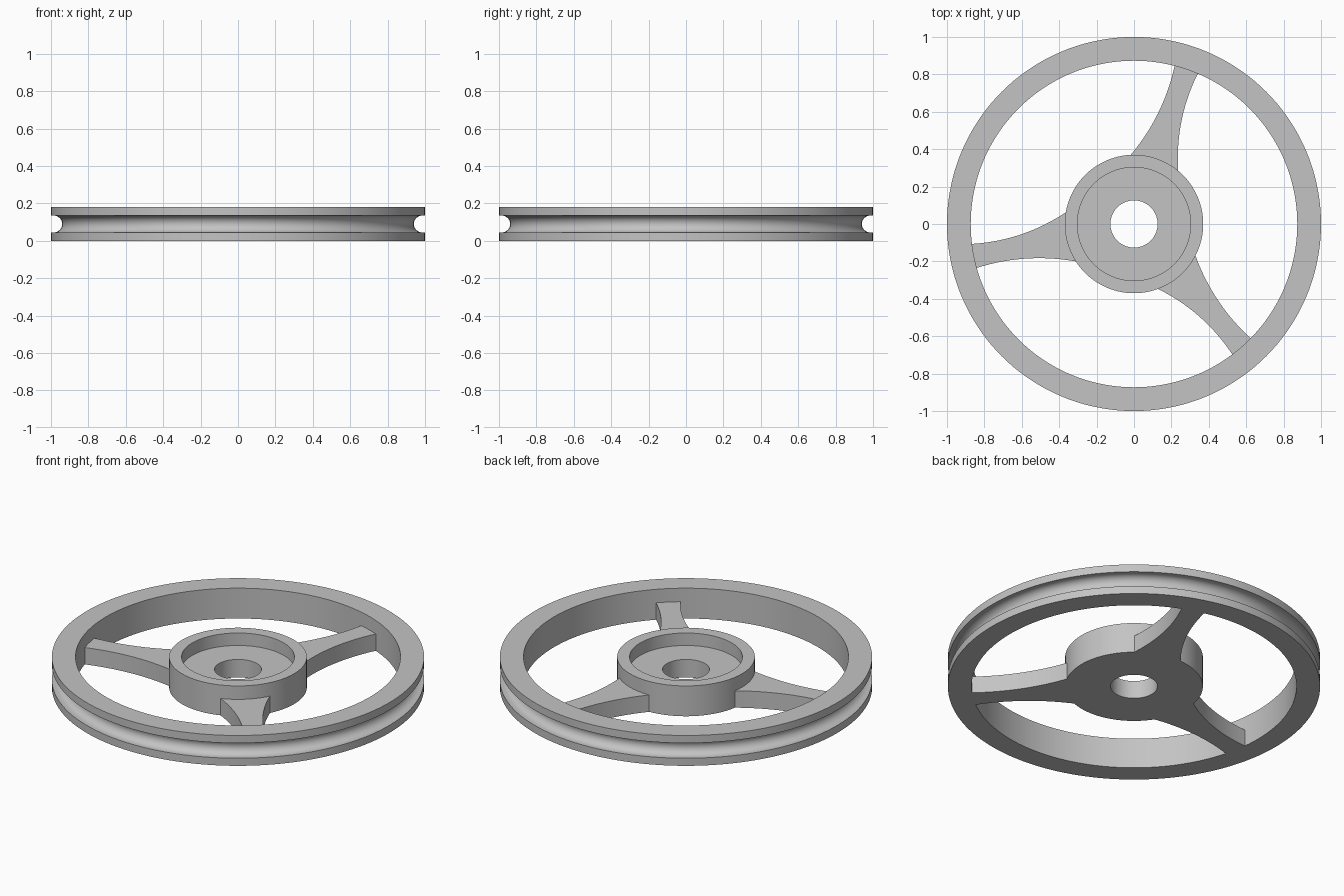
import bpy, bmesh, math
from mathutils import Vector

cube = bpy.data.objects.get("Cube")
if cube:
    bpy.data.objects.remove(cube, do_unlink=True)

HEIGHT, SPOKE_TOP, FLOOR = 0.18, 0.1, 0.106
RIM_IN, HUB_R, RECESS_R, BORE_R = 0.873, 0.37, 0.303, 0.126
SEGMENTS = 144

grey = bpy.data.materials.new("plain_grey")
grey.use_nodes = True
COLOUR = (0.55, 0.55, 0.55, 1)
grey.diffuse_color = COLOUR
grey.node_tree.nodes["Principled BSDF"].inputs["Base Color"].default_value = COLOUR


def finish(bm, name):
    bmesh.ops.recalc_face_normals(bm, faces=bm.faces)
    mesh = bpy.data.meshes.new(name)
    bm.to_mesh(mesh)
    bm.free()
    mesh.materials.append(grey)
    obj = bpy.data.objects.new(name, mesh)
    bpy.context.collection.objects.link(obj)
    bpy.ops.object.select_all(action='DESELECT')
    bpy.context.view_layer.objects.active = obj
    obj.select_set(True)
    bpy.ops.object.shade_smooth_by_angle(angle=math.radians(30))
    return obj


def lathe(profile, name):
    """Spin a closed (radius, z) profile around the z axis."""
    bm = bmesh.new()
    verts = [bm.verts.new((r, 0, z)) for r, z in profile]
    edges = [bm.edges.new((v, verts[i - 1])) for i, v in enumerate(verts)]
    bmesh.ops.spin(bm, geom=verts + edges, cent=(0, 0, 0), axis=(0, 0, 1),
                   angle=math.tau, steps=SEGMENTS, use_merge=True)
    bmesh.ops.remove_doubles(bm, verts=bm.verts, dist=0.0001)
    return finish(bm, name)


# Rim with a rounded groove around the outside
groove_r, lip = 0.045, 0.985
groove = []
for i in range(17):
    a = math.pi * i / 16
    groove.append((lip - groove_r * math.sin(a), HEIGHT / 2 - groove_r * math.cos(a)))
z_low, z_high = groove[0][1], groove[-1][1]
lathe([(RIM_IN, 0), (1, 0), (1, z_low)] + groove
      + [(1, z_high), (1, HEIGHT), (RIM_IN, HEIGHT)], "rim")

# Hub with a recessed top and a through bore
lathe([(BORE_R, 0), (HUB_R, 0), (HUB_R, HEIGHT), (RECESS_R, HEIGHT),
       (RECESS_R, FLOOR), (BORE_R, FLOOR)], "hub")


def bowed(start, end, sag, steps=20):
    """Shallow curve from start to end, bowed sideways by sag."""
    side = Vector((end.y - start.y, start.x - end.x)).normalized()
    return [start.lerp(end, i / steps) + side * sag * 4 * (i / steps) * (1 - i / steps)
            for i in range(steps + 1)]


def ring_arc(radius, a, b, steps=8):
    return [Vector((math.cos(t), math.sin(t))) * radius
            for t in (a + (b - a) * i / steps for i in range(steps + 1))]


# Three curved, tapering spokes
for n in range(3):
    turn = math.tau * n / 3
    inner = ring_arc(HUB_R - 0.002, math.radians(213) + turn, math.radians(170) + turn)
    outer = ring_arc(RIM_IN + 0.002, math.radians(187) + turn, math.radians(195.6) + turn)
    outline = (inner[:-1] + bowed(inner[-1], outer[0], -0.036)
               + outer[1:-1] + bowed(outer[-1], inner[0], -0.033)[:-1])
    bm = bmesh.new()
    base = bm.faces.new([bm.verts.new((p.x, p.y, 0)) for p in outline])
    top = bmesh.ops.extrude_face_region(bm, geom=[base], use_keep_orig=True)["geom"]
    bmesh.ops.translate(bm, vec=(0, 0, SPOKE_TOP),
                        verts=[g for g in top if isinstance(g, bmesh.types.BMVert)])
    finish(bm, "spoke_%d" % (n + 1))
